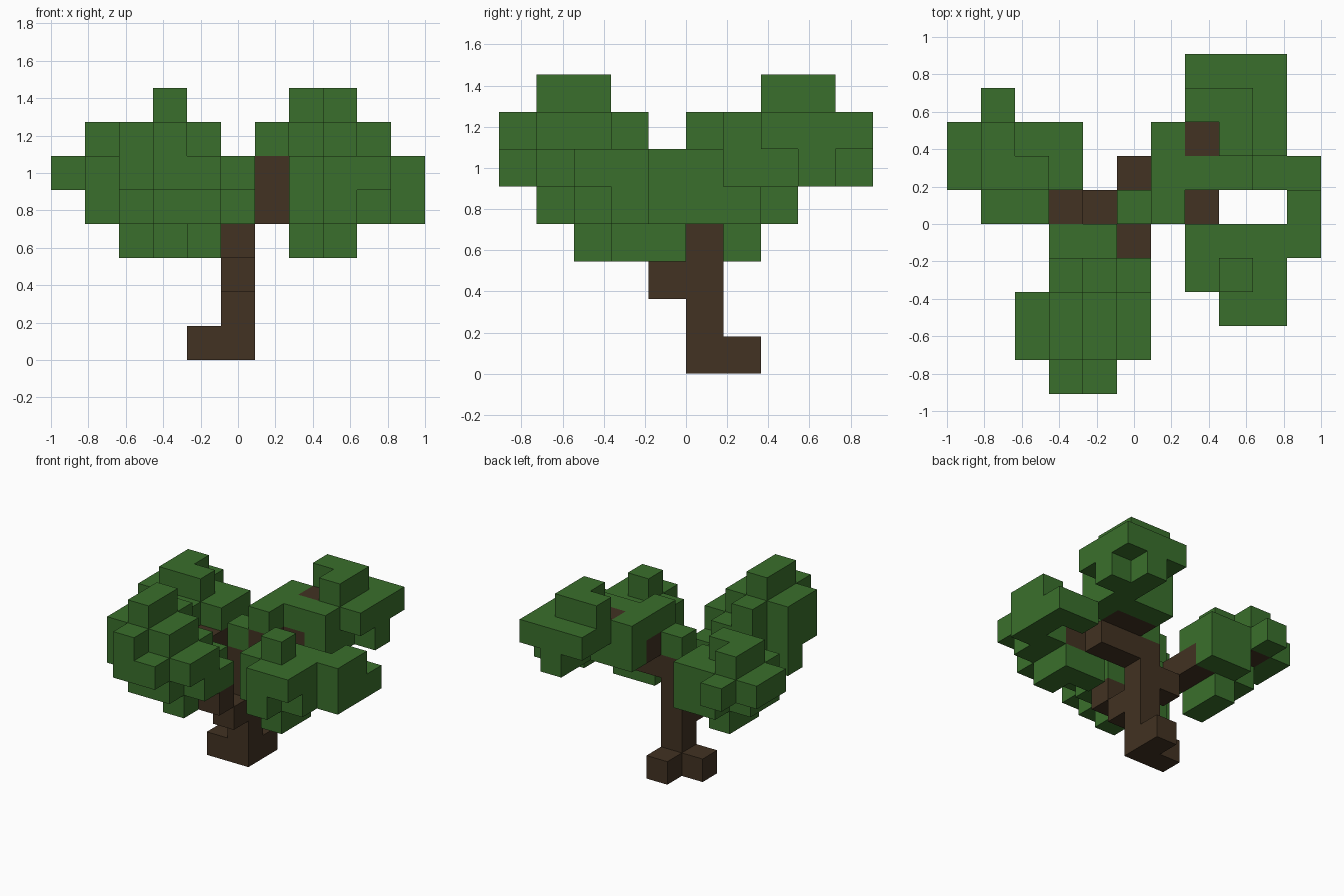
import bpy
import bmesh
from itertools import product
from mathutils import Vector

cube = bpy.data.objects.get("Cube")
if cube:
    bpy.data.objects.remove(cube, do_unlink=True)

UNIT = 2 / 11                          # edge of one block
ORIGIN = Vector((-1, -5 * UNIT, 0))    # corner of the block grid
occupied = {}                          # block position -> part name
parts = {}                             # part name -> material


def material(name, colour):
    mat = bpy.data.materials.new(name)
    mat.use_nodes = True
    mat.diffuse_color = colour
    node = next(n for n in mat.node_tree.nodes if n.type == "BSDF_PRINCIPLED")
    node.inputs["Base Color"].default_value = colour
    return mat


def box(part, x, y, z, grow=""):
    """Claim a block; each letter in grow makes it one block longer on that axis."""
    spans = [range(c, c + 1 + grow.count(axis))
             for c, axis in zip((x, y, z), "xyz")]
    for cell in product(*spans):
        occupied.setdefault(cell, part)


def start(name, mat):
    """Register a part and return a function that adds boxes to it."""
    parts[name] = mat
    return lambda *args: box(name, *args)


def build(name):
    """Mesh of the outer faces of one part."""
    bm = bmesh.new()
    for cell in [c for c, part in occupied.items() if part == name]:
        for axis, side in product(range(3), (0, 1)):
            neighbour = list(cell)
            neighbour[axis] += 2 * side - 1
            if tuple(neighbour) in occupied:
                continue
            u, v = (axis + 1) % 3, (axis + 2) % 3
            quad = []
            for a, b in ((0, 0), (1, 0), (1, 1), (0, 1)):
                p = Vector(cell)
                p[axis] += side
                p[u] += a
                p[v] += b
                quad.append(bm.verts.new(ORIGIN + p * UNIT))
            bm.faces.new(quad if side else quad[::-1])
    bmesh.ops.remove_doubles(bm, verts=bm.verts, dist=UNIT / 100)
    mesh = bpy.data.meshes.new(name)
    bm.to_mesh(mesh)
    bm.free()
    mesh.materials.append(parts[name])
    bpy.context.collection.objects.link(bpy.data.objects.new(name, mesh))


bark = material("bark_brown", (0.054, 0.032, 0.016, 1))
leaf = material("leaf_green", (0.042, 0.159, 0.025, 1))

# Trunk and the two roots beside its foot
add = start("trunk", bark)
add(5, 5, 0, "zzzz")
add = start("roots", bark)
add(4, 5, 0)
add(5, 6, 0)

# Branches stepping out from the trunk
add = start("front_branch", bark)
add(5, 4, 2)
add(5, 3, 3)
add(4, 2, 4)
add = start("right_branch", bark)
add(4, 5, 3)
add(3, 5, 4, "y")
add(2, 6, 5)
add(1, 7, 5)
add = start("left_branch", bark)
add(6, 5, 4, "x")
add(8, 4, 4)
add = start("back_branch", bark)
add(6, 5, 5, "y")
add(7, 6, 5)
add(7, 7, 6)

# Single leaf block on the trunk
add = start("crown_leaf", leaf)
add(5, 5, 5)

# Right cluster, lowest boxes first
add = start("right_foliage", leaf)
add(2, 5, 3, "yzz")
add(1, 5, 4, "yz")
add(2, 7, 4, "xz")
add(3, 6, 5)
add(0, 6, 5, "y")
add(1, 8, 5)
add(1, 6, 6, "y")
add(2, 6, 6)

# Front cluster
add = start("front_foliage", leaf)
add(4, 2, 3, "y")
add(3, 3, 3)
add(3, 1, 4, "xyyy")
add(2, 2, 4)
add(5, 2, 4, "y")
add(3, 0, 5, "yyyz")
add(4, 0, 5, "yyy")
add(5, 1, 5, "y")
add(2, 1, 5, "yz")
add(4, 1, 6, "y")
add(3, 1, 7, "y")

# Back cluster
add = start("back_foliage", leaf)
add(8, 6, 5, "yyyz")
add(7, 7, 5)
add(6, 7, 5)
add(9, 8, 5)
add(6, 5, 6, "yy")
add(7, 6, 6)
add(7, 8, 6, "y")
add(9, 7, 6, "yy")
add(7, 8, 7, "x")
add(8, 7, 7)

# Left cluster
add = start("left_foliage", leaf)
add(7, 4, 3)
add(8, 3, 3, "yz")
add(7, 3, 4, "yz")
add(8, 2, 4, "z")
add(9, 3, 4, "y")
add(10, 4, 4, "yz")
add(9, 6, 4, "x")
add(8, 3, 5, "xy")
add(9, 2, 5)
add(8, 3, 6)

for name in parts:
    build(name)
